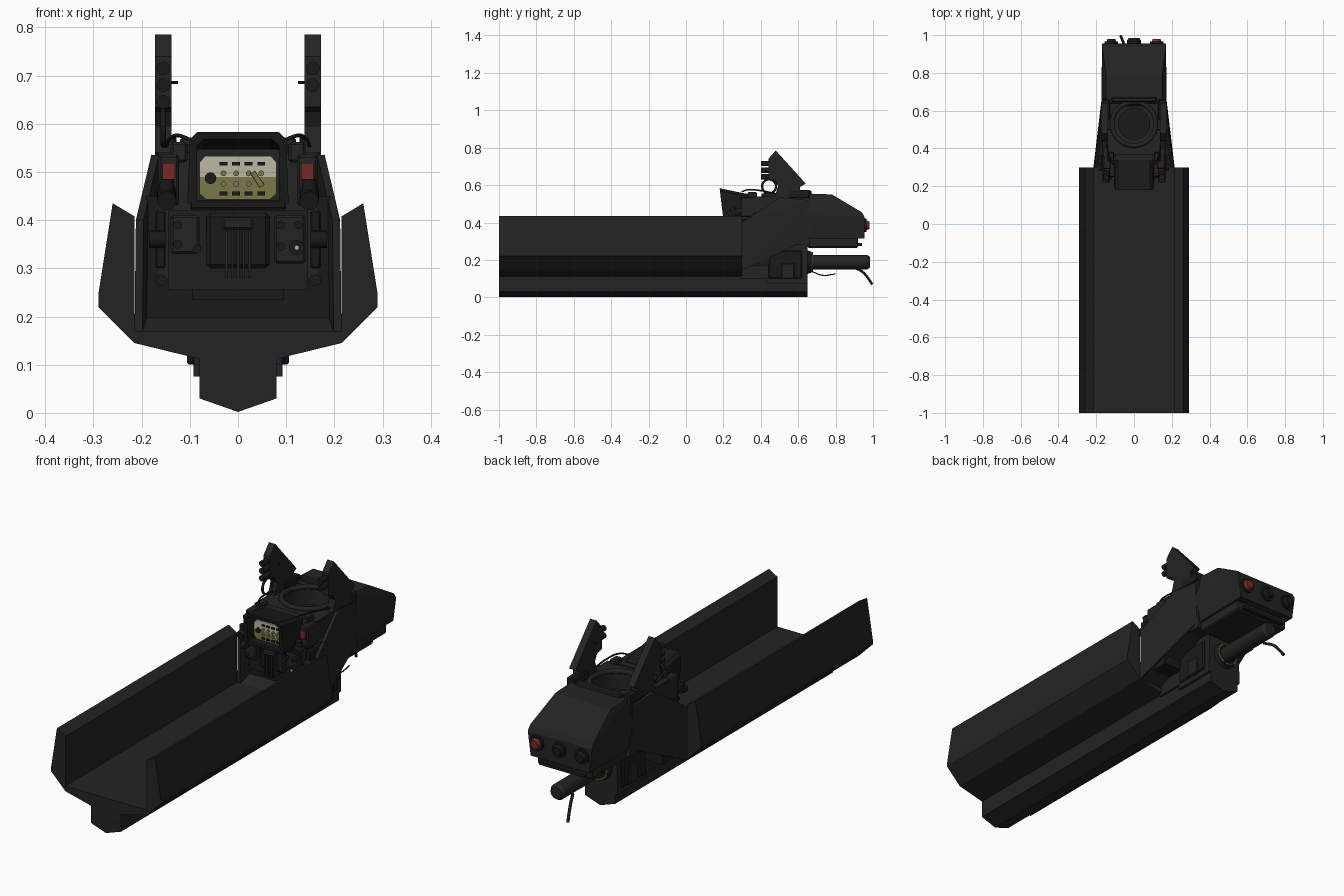
import bpy, bmesh, math
from mathutils import Vector, Matrix


def material(name, r, g, b):
    m = bpy.data.materials.new(name)
    m.diffuse_color = (r, g, b, 1)
    return m


HULL = material("charcoal", 0.017, 0.017, 0.017)
BLACK = material("black", 0.010, 0.010, 0.010)
RED = material("dark red", 0.19, 0.022, 0.022)
CREAM = material("cream", 0.50, 0.48, 0.36)
OLIVE = material("olive", 0.19, 0.19, 0.07)


def finish(name, bm, mat, smooth=False, bevel=0):
    bmesh.ops.recalc_face_normals(bm, faces=bm.faces)
    me = bpy.data.meshes.new(name)
    bm.to_mesh(me)
    bm.free()
    me.materials.append(mat)
    ob = bpy.data.objects.new(name, me)
    bpy.context.collection.objects.link(ob)
    if bevel:
        mod = ob.modifiers.new("bevel", "BEVEL")
        mod.width, mod.segments = bevel, 1
    if smooth:
        bpy.ops.object.select_all(action='DESELECT')
        ob.select_set(True)
        bpy.context.view_layer.objects.active = ob
        bpy.ops.object.shade_smooth_by_angle(angle=math.radians(35))
    return ob


def prism(name, pts, axis, a, b, mat=HULL, bevel=0):
    """Extrude a 2D outline: (y,z) along x, (x,z) along y, (x,y) along z."""
    bm = bmesh.new()
    put = {'x': lambda p, t: (t, p[0], p[1]), 'y': lambda p, t: (p[0], t, p[1]),
           'z': lambda p, t: (p[0], p[1], t)}[axis]
    A = [bm.verts.new(put(p, a)) for p in pts]
    B = [bm.verts.new(put(p, b)) for p in pts]
    n = len(pts)
    bm.faces.new(A)
    bm.faces.new(B[::-1])
    for i in range(n):
        bm.faces.new((A[i], A[(i + 1) % n], B[(i + 1) % n], B[i]))
    return finish(name, bm, mat, bevel=bevel)


def hull(name, pts, mat=HULL):
    bm = bmesh.new()
    for p in pts:
        bm.verts.new(p)
    bmesh.ops.convex_hull(bm, input=bm.verts)
    bmesh.ops.dissolve_limit(bm, angle_limit=0.02, verts=bm.verts, edges=bm.edges)
    return finish(name, bm, mat)


def box(name, x, y, z, mat=HULL, bevel=0):
    return prism(name, [(x[0], y[0]), (x[1], y[0]), (x[1], y[1]), (x[0], y[1])],
                 'z', z[0], z[1], mat, bevel)


def rod(name, p, q, r, mat=BLACK, r2=None, n=24):
    p, q = Vector(p), Vector(q)
    d = q - p
    bm = bmesh.new()
    M = Matrix.Translation((p + q) / 2) @ d.to_track_quat('Z', 'Y').to_matrix().to_4x4()
    bmesh.ops.create_cone(bm, cap_ends=True, segments=n, radius1=r,
                          radius2=r if r2 is None else r2, depth=d.length, matrix=M)
    return finish(name, bm, mat, smooth=True)


def hose(name, pts, r, mat=BLACK, cyclic=False):
    cu = bpy.data.curves.new(name, 'CURVE')
    cu.dimensions, cu.bevel_depth, cu.bevel_resolution = '3D', r, 2
    cu.use_fill_caps = True
    s = cu.splines.new('BEZIER')
    s.bezier_points.add(len(pts) - 1)
    for b, p in zip(s.bezier_points, pts):
        b.co = p
        b.handle_left_type = b.handle_right_type = 'AUTO'
    s.use_cyclic_u = cyclic
    cu.materials.append(mat)
    ob = bpy.data.objects.new(name, cu)
    bpy.context.collection.objects.link(ob)


def ring(name, c, R, r, axis, mat=BLACK, n=12):
    pts = []
    for i in range(n):
        u, v = R * math.cos(i * math.tau / n), R * math.sin(i * math.tau / n)
        pts.append((c[0], c[1] + u, c[2] + v) if axis == 'x' else
                   (c[0] + u, c[1], c[2] + v) if axis == 'y' else (c[0] + u, c[1] + v, c[2]))
    hose(name, pts, r, mat, True)


# Open trough and keel
half = [(0.215, 0.17), (0.215, 0.408), (0.26, 0.435), (0.29, 0.245), (0.29, 0.22),
        (0.215, 0.145), (0.08, 0.112)]
prism("trough", half + [(-x, z) for x, z in half[::-1]], 'y', -1, 0.3)
prism("keel", [(-0.08, 0.115), (-0.08, 0.03), (0, 0.002), (0.08, 0.03), (0.08, 0.115)],
      'y', -1, 0.65)
box("keel_front_panel", (-0.07, 0.07), (-1.0, -0.995), (0.04, 0.075), BLACK)
prism("neck", [(0.29, 0.1), (0.65, 0.1), (0.65, 0.31), (0.29, 0.145)], 'x', -0.09, 0.09)

# Cockpit side plates, sloped underside, neck boxes
side = [(0.215, 0.3, 0.145), (0.212, 0.3, 0.40), (0.18, 0.5, 0.535),
        (0.173, 0.65, 0.52), (0.165, 0.65, 0.31)]
for s in (-1, 1):
    hull("cockpit_side", [(s * (x - d), y, z) for x, y, z in side for d in (0, 0.016)])
    box("neck_box", sorted((s * 0.08, s * 0.1)), (0.44, 0.62), (0.1, 0.25), BLACK, 0.006)
    box("neck_lower_box", sorted((s * 0.08, s * 0.092)), (0.43, 0.65), (0.075, 0.14))
    box("neck_cover", sorted((s * 0.09, s * 0.106)), (0.51, 0.58), (0.1, 0.18), HULL, 0.004)
hull("underside", [(s * x, y, z + d) for s in (-1, 1) for d in (0, 0.025)
                   for x, y, z in ((0.21, 0.3, 0.143), (0.163, 0.65, 0.31))])

# Nose with sloped top and tucked-in bottom
nose = [(0.62, 0.31, 0.155), (0.62, 0.44, 0.172), (0.64, 0.555, 0.15), (0.78, 0.55, 0.147),
        (0.94, 0.455, 0.168), (0.955, 0.43, 0.17), (0.955, 0.315, 0.155)]
hull("nose", [(s * w, y, z) for y, z, w in nose for s in (-1, 1)])
box("nose_lip", (-0.145, 0.145), (0.65, 0.92), (0.265, 0.32), HULL, 0.006)
box("nose_lip_rail", (-0.12, 0.12), (0.66, 0.94), (0.275, 0.29), BLACK)
for x, m in ((0.12, RED), (0, BLACK), (-0.12, BLACK)):
    rod("tail_light_base", (x, 0.95, 0.385), (x, 0.965, 0.385), 0.036)
    rod("tail_light", (x, 0.96, 0.385), (x, 0.98, 0.385), 0.028, m, 0.02)

# Deck with round well
deck = box("deck", (-0.165, 0.165), (0.36, 0.66), (0.28, 0.54))
cutter = rod("well_cutter", (0, 0.53, 0.46), (0, 0.53, 0.7), 0.11, n=48)
mod = deck.modifiers.new("well", 'BOOLEAN')
mod.object, mod.operation, mod.solver = cutter, 'DIFFERENCE', 'EXACT'
bpy.ops.object.select_all(action='DESELECT')
bpy.context.view_layer.objects.active = deck
deck.select_set(True)
bpy.ops.object.modifier_apply(modifier="well")
bpy.data.objects.remove(cutter)
ring("well_rim", (0, 0.53, 0.545), 0.115, 0.012, 'z', HULL, 16)
rod("well_plate", (0, 0.53, 0.46), (0, 0.53, 0.475), 0.085, BLACK, n=32)
box("deck_rear_bar", (-0.12, 0.12), (0.645, 0.67), (0.53, 0.572), HULL, 0.005)

# Instrument hood
arch = [(-0.105, 0.435), (-0.1, 0.568), (-0.085, 0.583), (0.085, 0.583), (0.1, 0.568),
        (0.105, 0.435), (0.085, 0.435), (0.085, 0.555), (0.07, 0.568), (-0.07, 0.568),
        (-0.085, 0.555), (-0.085, 0.435)]
hood = prism("hood", arch, 'y', 0.18, 0.34, BLACK)
for v in hood.data.vertices:
    if v.co.y < 0.2:
        v.co.y += (0.58 - v.co.z) * 0.12
    else:
        v.co.z -= max(0, v.co.z - 0.435) * 0.22
box("hood_back", (-0.1, 0.1), (0.245, 0.37), (0.42, 0.548))
box("hood_sill", (-0.1, 0.1), (0.2, 0.3), (0.422, 0.442), BLACK, 0.004)

# Two-tone instrument face with dials and switches
prism("dial_face_top", [(-0.08, 0.49), (-0.08, 0.52), (-0.068, 0.533), (0.068, 0.533),
                        (0.08, 0.52), (0.08, 0.49)], 'y', 0.237, 0.246, CREAM)
prism("dial_face_bottom", [(-0.08, 0.49), (-0.08, 0.455), (-0.066, 0.443), (0.066, 0.443),
                           (0.08, 0.455), (0.08, 0.49)], 'y', 0.237, 0.246, OLIVE)
for i in range(4):
    x = -0.03 + 0.026 * i
    for z in (0.455, 0.517):
        box("switch", (x - 0.008, x + 0.008), (0.231, 0.238), (z - 0.004, z + 0.004), BLACK)
    for z in (0.475, 0.497):
        rod("dial", (x, 0.23, z), (x, 0.238, z), 0.006, OLIVE, n=12)
rod("left_dial", (-0.057, 0.23, 0.487), (-0.057, 0.238, 0.487), 0.012, BLACK)
rod("lever", (0.03, 0.225, 0.5), (0.05, 0.225, 0.47), 0.006, OLIVE)

# Main console, vent and control boxes
prism("console", [(0.265, 0.42), (0.30, 0.255), (0.45, 0.255), (0.45, 0.42)],
      'x', -0.145, 0.145)
box("console_foot", (-0.19, 0.19), (0.36, 0.45), (0.17, 0.45), BLACK)
box("console_kick", (-0.095, 0.095), (0.31, 0.4), (0.235, 0.26), BLACK)
box("vent_frame", (-0.065, 0.065), (0.255, 0.3), (0.3, 0.415), BLACK, 0.008)
for i in range(5):
    x = -0.024 + 0.012 * i
    box("vent_fin", (x - 0.003, x + 0.003), (0.235, 0.28), (0.28, 0.38), HULL)
box("vent_cap", (-0.032, 0.032), (0.23, 0.28), (0.38, 0.405), HULL, 0.005)
box("left_control_box", (-0.14, -0.08), (0.25, 0.3), (0.33, 0.41), HULL, 0.005)
box("right_control_box", (0.075, 0.14), (0.25, 0.3), (0.31, 0.41), HULL, 0.005)
for x, z, r in ((-0.125, 0.39, 0.009), (-0.125, 0.35, 0.009), (-0.085, 0.34, 0.009),
                (0.088, 0.39, 0.009), (0.125, 0.39, 0.009), (0.088, 0.345, 0.009),
                (0.122, 0.343, 0.016)):
    rod("console_knob", (x, 0.235, z), (x, 0.255, z), r, BLACK, n=16)
rod("gauge", (0.122, 0.231, 0.343), (0.122, 0.236, 0.343), 0.005, CREAM, n=12)

for s in (-1, 1):
    # Warning lights, grips and side hardware
    box("warning_housing", sorted((s * 0.122, s * 0.166)), (0.29, 0.42), (0.43, 0.537), HULL, 0.006)
    box("warning_light", sorted((s * 0.131, s * 0.157)), (0.283, 0.291), (0.482, 0.519), RED)
    rod("grip", (s * 0.148, 0.225, 0.44), (s * 0.148, 0.3, 0.46), 0.02)
    rod("grip_top", (s * 0.148, 0.25, 0.44), (s * 0.148, 0.25, 0.485), 0.015)
    rod("side_knob", (s * 0.15, 0.3, 0.36), (s * 0.185, 0.3, 0.36), 0.018)
    rod("lower_knob", (s * 0.16, 0.29, 0.275), (s * 0.16, 0.37, 0.275), 0.012)
    box("rail_box", sorted((s * 0.15, s * 0.172)), (0.3, 0.36), (0.3, 0.42), BLACK, 0.004)
    box("deck_box", sorted((s * 0.105, s * 0.14)), (0.33, 0.38), (0.52, 0.562), HULL, 0.005)
    box("upright_clamp", sorted((s * 0.128, s * 0.172)), (0.55, 0.66), (0.53, 0.575), BLACK, 0.005)
    hose("cable", [(s * 0.095, 0.3, 0.565), (s * 0.12, 0.33, 0.575), (s * 0.14, 0.4, 0.57),
                   (s * 0.15, 0.5, 0.55)], 0.004)
    # Slanted uprights with lamp stacks
    prism("upright", [(0.48, 0.785), (0.44, 0.74), (0.44, 0.635), (0.475, 0.625), (0.492, 0.595),
                      (0.475, 0.54), (0.61, 0.54), (0.61, 0.59), (0.64, 0.608)],
          'x', s * 0.138, s * 0.172)
    for z in (0.715, 0.68, 0.645)[:3 if s < 0 else 2]:
        rod("lamp", (s * 0.155, 0.4, z), (s * 0.155, 0.445, z), 0.014)
    rod("upright_pin", (s * 0.125, 0.5, 0.686), (s * 0.14, 0.5, 0.686), 0.003, n=8)
ring("upright_ring", (-0.155, 0.444, 0.593), 0.037, 0.006, 'x')

# Barrel below the nose, with hoses
rod("barrel", (0, 0.64, 0.188), (0, 0.97, 0.188), 0.038, HULL)
rod("barrel_tip", (0, 0.97, 0.188), (0, 0.985, 0.188), 0.038, HULL, 0.028)
rod("barrel_flange", (0, 0.645, 0.188), (0, 0.672, 0.188), 0.065, BLACK, 0.055)
ring("barrel_ring", (0, 0.676, 0.188), 0.052, 0.004, 'y', OLIVE)
hose("tail_hose", [(-0.03, 0.9, 0.16), (-0.05, 0.945, 0.135), (-0.062, 0.975, 0.1),
                   (-0.07, 0.995, 0.07)], 0.007)
hose("barrel_cable", [(0.02, 0.67, 0.14), (0.03, 0.73, 0.118), (0.03, 0.8, 0.125)], 0.003)
